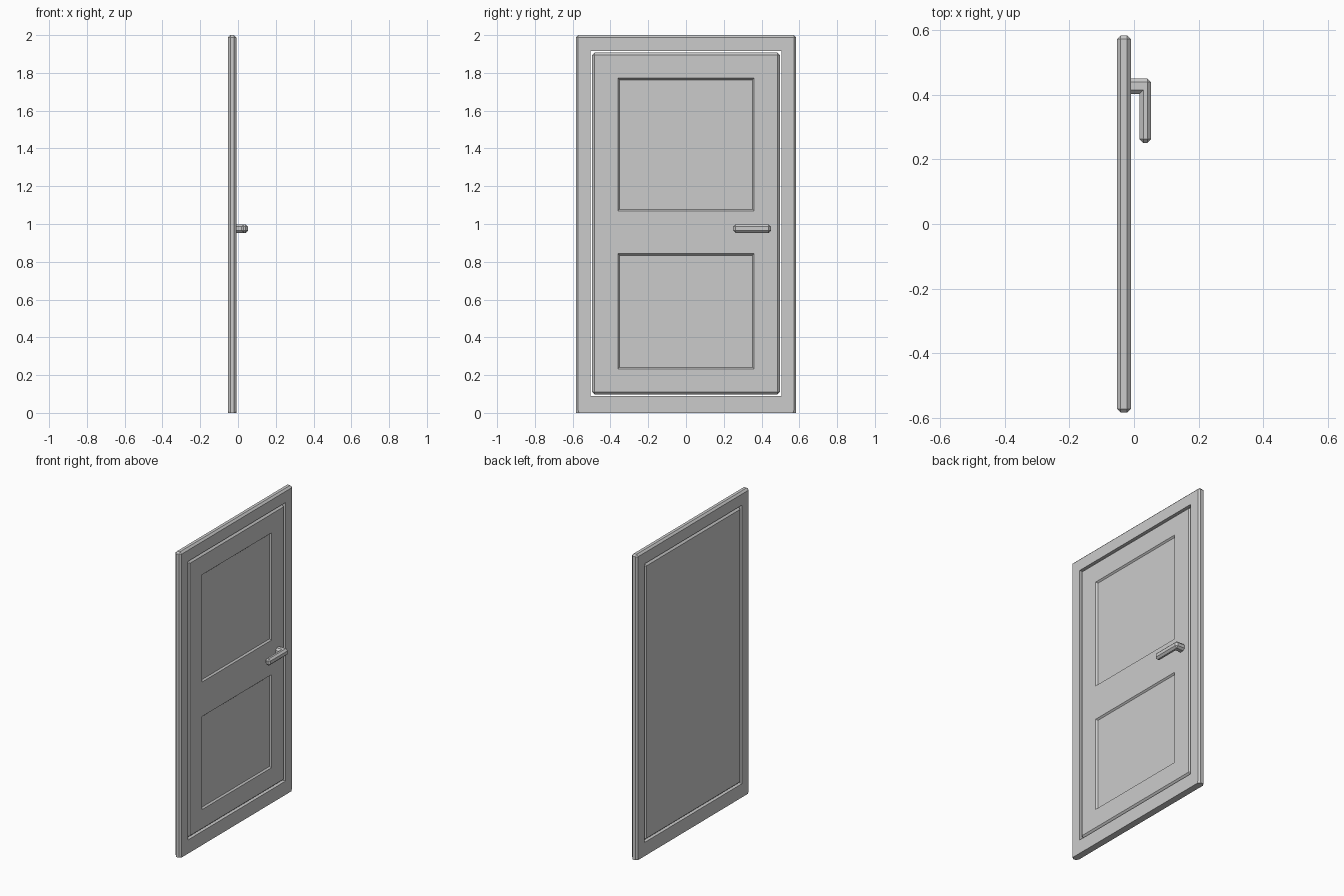
import bpy, bmesh

if "Cube" in bpy.data.objects:
    bpy.data.objects.remove(bpy.data.objects["Cube"])

X0, X1 = -0.053, -0.009      # back and front planes of the door
BEVEL = 0.012


def finish(bm, name):
    bmesh.ops.recalc_face_normals(bm, faces=bm.faces[:])
    mesh = bpy.data.meshes.new(name)
    bm.to_mesh(mesh)
    bm.free()
    ob = bpy.data.objects.new(name, mesh)
    bpy.context.collection.objects.link(ob)
    return ob


def chamfer(bm, keep):
    """Single-segment bevel on every edge for which keep(v1, v2) is true."""
    bmesh.ops.recalc_face_normals(bm, faces=bm.faces[:])
    edges = [e for e in bm.edges if keep(e.verts[0].co, e.verts[1].co)]
    bmesh.ops.bevel(bm, geom=edges, offset=BEVEL, segments=1, affect='EDGES')


def rect(y, z0, z1):
    return [(-y, z0), (y, z0), (y, z1), (-y, z1)]


def prism(points, axis_lo, axis_hi, place):
    """Extrude a closed outline between two levels."""
    bm = bmesh.new()
    lo = [bm.verts.new(place(p, axis_lo)) for p in points]
    hi = [bm.verts.new(place(p, axis_hi)) for p in points]
    bm.faces.new(lo)
    bm.faces.new(hi)
    n = len(points)
    for i in range(n):
        j = (i + 1) % n
        bm.faces.new((lo[i], lo[j], hi[j], hi[i]))
    return bm


# Surrounding frame: rectangular ring, outer edges chamfered except at the floor
HALF = 0.583
bm = bmesh.new()
loops = [[bm.verts.new((x, y, z)) for y, z in r]
         for r, x in ((rect(HALF, 0, 2), X0), (rect(HALF, 0, 2), X1),
                      (rect(0.506, 0.09, 1.915), X1), (rect(0.506, 0.09, 1.915), X0))]
for k in range(4):
    a, b = loops[k], loops[(k + 1) % 4]
    for i in range(4):
        j = (i + 1) % 4
        bm.faces.new((a[i], a[j], b[j], b[i]))


def outer_edge(a, b):
    on_rim = all(abs(abs(v.y) - HALF) < 1e-4 for v in (a, b))
    return on_rim and max(a.z, b.z) > 1.99 and (min(a.z, b.z) < 0.01 or min(a.z, b.z) > 1.99)


chamfer(bm, outer_edge)
finish(bm, "door_frame")

# Door leaf: chamfered slab with two sunken panels on the handle side
bm = prism(rect(0.497, 0.098, 1.907), X0, X1, lambda p, x: (x, p[0], p[1]))
chamfer(bm, lambda a, b: True)
panels = [(0.233, 0.843), (1.069, 1.772)]
cuts = [((0, y, 0), (0, 1, 0)) for y in (-0.36, 0.36)]
cuts += [((0, 0, z), (0, 0, 1)) for pair in panels for z in pair]
for co, no in cuts:
    bmesh.ops.bisect_plane(bm, geom=bm.verts[:] + bm.edges[:] + bm.faces[:],
                           plane_co=co, plane_no=no)
bmesh.ops.recalc_face_normals(bm, faces=bm.faces[:])
sunken = []
for f in bm.faces:
    c = f.calc_center_median()
    if c.x > X1 - 1e-4 and abs(c.y) < 0.3 and any(lo < c.z < hi for lo, hi in panels):
        sunken.append(f)
bmesh.ops.inset_individual(bm, faces=sunken, thickness=0.012, depth=-0.01)
finish(bm, "door_leaf")

# Lever handle: L-shaped bar, chamfered everywhere but its root and inner corner
root = X1 - 0.01
outline = [(root, 0.402), (0.017, 0.402), (0.017, 0.25),
           (0.053, 0.25), (0.053, 0.45), (root, 0.45)]
bm = prism(outline, 0.953, 0.998, lambda p, z: (p[0], p[1], z))


def handle_edge(a, b):
    at_root = a.x < root + 1e-4 and b.x < root + 1e-4
    inner = all(abs(v.x - 0.017) < 1e-4 and abs(v.y - 0.402) < 1e-4 for v in (a, b))
    return not at_root and not inner


chamfer(bm, handle_edge)
finish(bm, "lever_handle")
